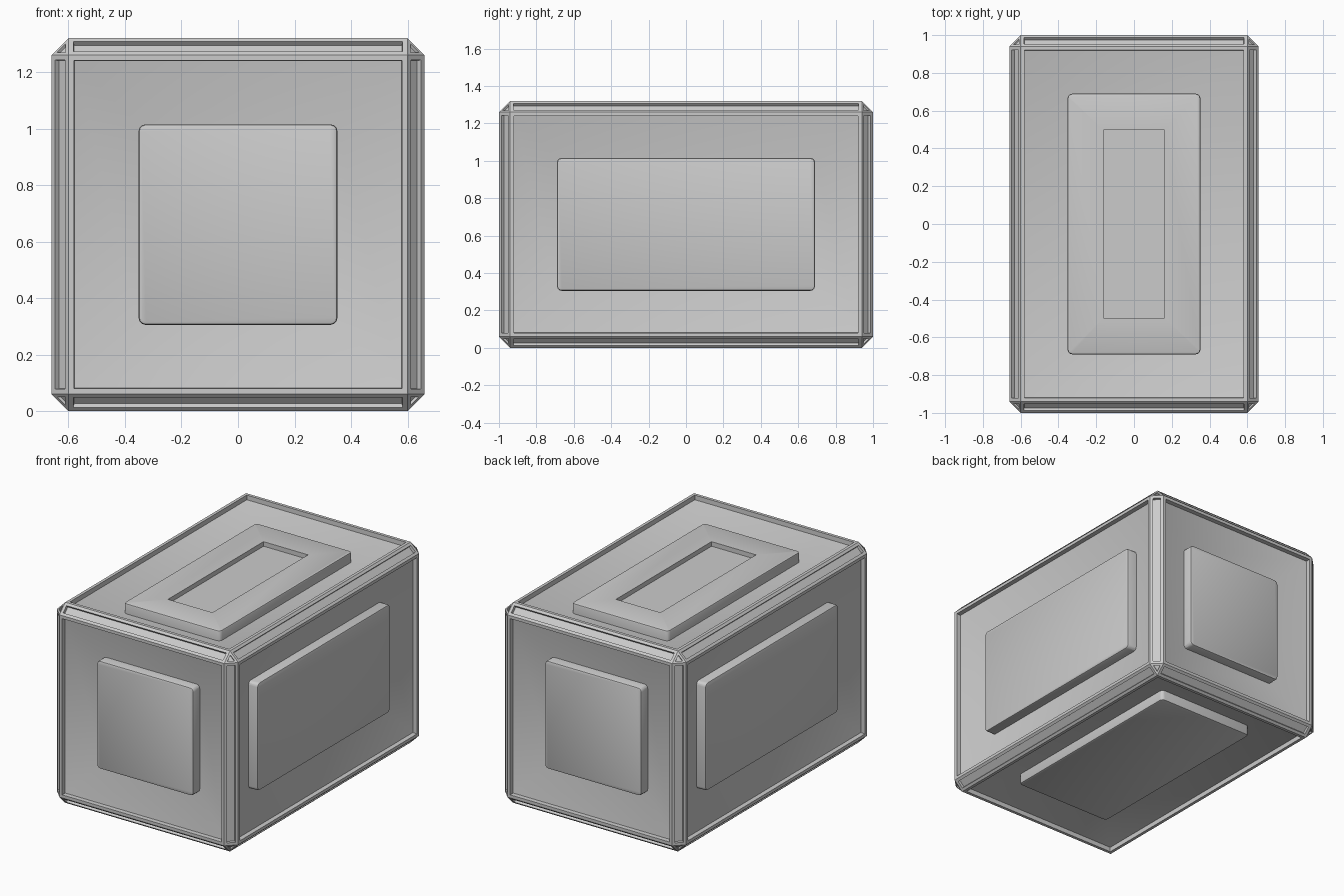
import bpy
import bmesh
from mathutils import Vector

cube = bpy.data.objects.get("Cube")
if cube:
    bpy.data.objects.remove(cube, do_unlink=True)

HALF = Vector((0.66, 1.0, 0.66))          # half size of the whole crate
CENTRE = Vector((0, 0, HALF.z))
PANEL_HALF = Vector((0.352, 0.69, 0.355))  # half extents of the raised panels
PANEL_TOP = 0.033                          # panel face sits this far below the rim
PANEL_THICK = 0.085

grey = bpy.data.materials.new("plain grey")
grey.use_nodes = True
colour = (0.6, 0.6, 0.6, 1)
grey.diffuse_color = colour
grey.node_tree.nodes["Principled BSDF"].inputs["Base Color"].default_value = colour


def box(bm, centre, half):
    bmesh.ops.create_cube(bm, size=2)
    for v in bm.verts:
        v.co = Vector(c * h for c, h in zip(v.co, half)) + centre


def finish(name, bm):
    bmesh.ops.recalc_face_normals(bm, faces=bm.faces[:])
    mesh = bpy.data.meshes.new(name)
    bm.to_mesh(mesh)
    bm.free()
    obj = bpy.data.objects.new(name, mesh)
    bpy.context.collection.objects.link(obj)
    mesh.materials.append(grey)
    return obj


def smooth(obj):
    bpy.ops.object.select_all(action='DESELECT')
    obj.select_set(True)
    bpy.context.view_layer.objects.active = obj
    bpy.ops.object.shade_smooth_by_angle(angle=0.5)


def sink(bm, faces, rim, depth):
    """Leave a flat rim, then drop the rest of each face straight down."""
    bmesh.ops.inset_individual(bm, faces=faces, thickness=rim, use_even_offset=True)
    bmesh.ops.inset_individual(bm, faces=faces, thickness=0.001, depth=-depth,
                               use_even_offset=True)


# Crate body: chamfered box, dished sides, grooved edges and corners
bm = bmesh.new()
box(bm, CENTRE, HALF)
bmesh.ops.bevel(bm, geom=bm.edges[:], offset=0.06, offset_type='OFFSET',
                segments=1, profile=0.5, affect='EDGES')
bm.normal_update()
sides, edges, corners = [], [], []
for f in bm.faces:
    used = sum(abs(n) > 0.1 for n in f.normal)
    (sides, edges, corners)[used - 1].append(f)
sink(bm, edges, 0.018, 0.018)
sink(bm, corners, 0.012, 0.01)
sink(bm, sides, 0.02, 0.03)
bmesh.ops.inset_individual(bm, faces=sides, thickness=0.228, depth=-0.07,
                           use_even_offset=True)
body = finish("crate_body", bm)
smooth(body)


# Raised panels: rounded outline and softened outer rim
def panel(name, axis, sign):
    half = PANEL_HALF.copy()
    half[axis] = PANEL_THICK / 2
    centre = CENTRE.copy()
    outer = CENTRE[axis] + sign * (HALF[axis] - PANEL_TOP)
    centre[axis] = outer - sign * PANEL_THICK / 2
    bm = bmesh.new()
    box(bm, centre, half)
    upright = [e for e in bm.edges
               if abs(e.verts[0].co[axis] - e.verts[1].co[axis]) > 0.01]
    bmesh.ops.bevel(bm, geom=upright, offset=0.025, offset_type='OFFSET',
                    segments=3, profile=0.5, affect='EDGES')
    rim = [e for e in bm.edges
           if all(abs(v.co[axis] - outer) < 0.001 for v in e.verts)]
    bmesh.ops.bevel(bm, geom=rim, offset=0.01, offset_type='OFFSET',
                    segments=2, profile=0.5, affect='EDGES')
    return finish(name, bm)


panels = {}
for name, axis, sign in (("left", 0, 1), ("right", 0, -1), ("back", 1, 1),
                         ("front", 1, -1), ("top", 2, 1), ("bottom", 2, -1)):
    panels[name] = panel(name + "_panel", axis, sign)

# Shallow slot cut in the top panel
top_z = 2 * HALF.z - PANEL_TOP
bm = bmesh.new()
box(bm, Vector((0, 0, top_z)), Vector((0.162, 0.497, 0.03)))
cutter = finish("slot_cutter", bm)
cutter.hide_render = True
cut = panels["top"].modifiers.new("slot", 'BOOLEAN')
cut.operation = 'DIFFERENCE'
cut.solver = 'EXACT'
cut.object = cutter
bpy.context.view_layer.objects.active = panels["top"]
bpy.ops.object.modifier_apply(modifier=cut.name)
bpy.data.objects.remove(cutter, do_unlink=True)

for obj in panels.values():
    smooth(obj)
